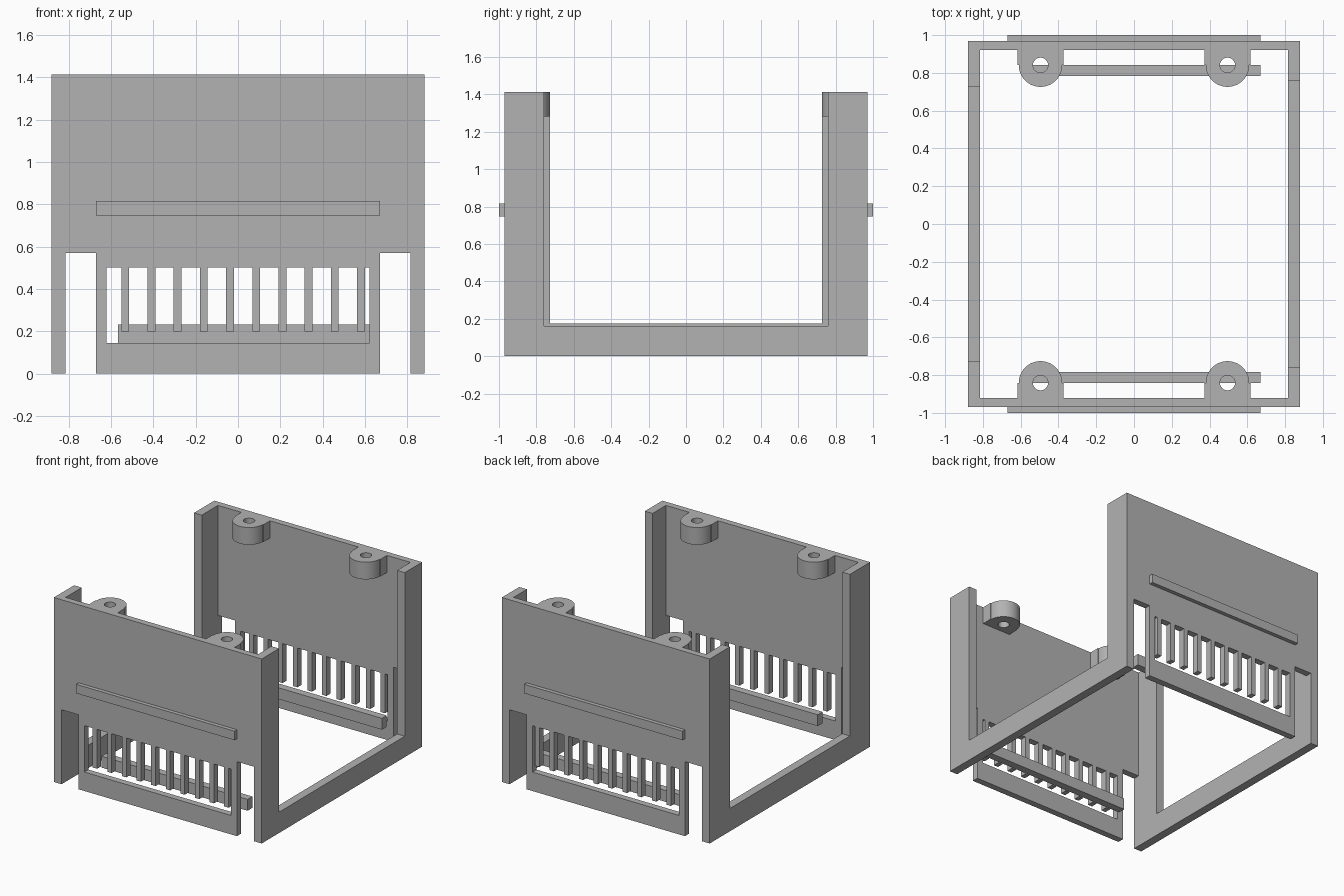
import bpy
import bmesh
from math import cos, sin, pi
from mathutils import Vector

if "Cube" in bpy.data.objects:
    bpy.data.objects.remove(bpy.data.objects["Cube"])

grey = bpy.data.materials.new("plain grey")
grey.use_nodes = True
grey.diffuse_color = (0.45, 0.45, 0.45, 1)
grey.node_tree.nodes["Principled BSDF"].inputs["Base Color"].default_value = grey.diffuse_color


def prism(name, loops, place, depth):
    """Fill the flat loops (later ones are holes), then extrude along depth."""
    bm = bmesh.new()
    for loop in loops:
        verts = [bm.verts.new(place(a, b)) for a, b in loop]
        for i, v in enumerate(verts):
            bm.edges.new((v, verts[i - 1]))
    bmesh.ops.triangle_fill(bm, edges=bm.edges[:], use_beauty=True,
                            normal=Vector(depth).normalized())
    out = bmesh.ops.extrude_face_region(bm, geom=bm.faces[:])
    moved = [g for g in out["geom"] if isinstance(g, bmesh.types.BMVert)]
    bmesh.ops.translate(bm, verts=moved, vec=depth)
    bmesh.ops.recalc_face_normals(bm, faces=bm.faces[:])
    mesh = bpy.data.meshes.new(name)
    bm.to_mesh(mesh)
    bm.free()
    mesh.materials.append(grey)
    ob = bpy.data.objects.new(name, mesh)
    bpy.context.collection.objects.link(ob)
    return ob


def rect(a0, a1, b0, b1):
    return [(a0, b0), (a1, b0), (a1, b1), (a0, b1)]


def arc(cx, cy, r, start, end, steps):
    return [(cx + r * cos(start + (end - start) * i / steps),
             cy + r * sin(start + (end - start) * i / steps)) for i in range(steps)]


W, D, H = 0.88, 0.97, 1.412      # outer half width, half depth, height
INNER_X, INNER_Y = 0.815, 0.921  # inner faces of the walls
TAB = 0.67                       # half width of the vent tab

# End wall outline: wide panel with a narrower tab hanging down
panel = [(-INNER_X, H), (-INNER_X, 0.57), (-TAB, 0.57), (-TAB, 0),
         (TAB, 0), (TAB, 0.57), (INNER_X, 0.57), (INNER_X, H)]

# Vent opening: a comb of teeth hanging from its upper edge
vent = [(0.62, 0.145), (-0.622, 0.145), (-0.622, 0.5)]
for i in range(10):
    x = -0.551 + i * 0.1237
    vent += [(x, 0.5), (x, 0.199), (x + 0.037, 0.199), (x + 0.037, 0.5)]
vent.append((0.62, 0.5))

for side, s in (("front", -1), ("back", 1)):
    prism(side + "_wall", [panel, vent],
          lambda a, b: (a, s * INNER_Y, b), (0, s * (D - INNER_Y), 0))
    # Raised outer rib and loose inner rail
    prism(side + "_outer_rib", [rect(-TAB, TAB, 0.746, 0.815)],
          lambda a, b: (a, s * D, b), (0, s * (1 - D), 0))
    prism(side + "_inner_rail", [rect(-0.567, TAB, 0.145, 0.232)],
          lambda a, b: (a, s * 0.783, b), (0, s * 0.058, 0))
    # Screw bosses: block against the wall, rounded nose, round hole
    for hand, cx in (("right", -0.495), ("left", 0.495)):
        cy, r, w = 0.841, 0.115, 0.121
        outline = [(cx + w, cy), (cx + w, INNER_Y), (cx - w, INNER_Y), (cx - w, cy)]
        outline += arc(cx, cy, r, pi, 2 * pi, 24) + [(cx + r, cy)]
        hole = arc(cx, cy, 0.04, 0, 2 * pi, 24)
        boss = prism(f"{side}_{hand}_screw_boss", [outline, hole],
                     lambda a, b: (a, s * b, 1.28), (0, 0, H - 1.28))
        bpy.ops.object.select_all(action="DESELECT")
        boss.select_set(True)
        bpy.context.view_layer.objects.active = boss
        bpy.ops.object.shade_smooth_by_angle()

# Side frames: two corner posts joined by a bottom beam
for hand, s, gap, beam in (("right", -1, 0.726, 0.175), ("left", 1, 0.76, 0.16)):
    frame = [(-D, 0), (D, 0), (D, H), (gap, H), (gap, beam),
             (-gap, beam), (-gap, H), (-D, H)]
    prism(hand + "_side_frame", [frame],
          lambda a, b: (s * INNER_X, a, b), (s * (W - INNER_X), 0, 0))
